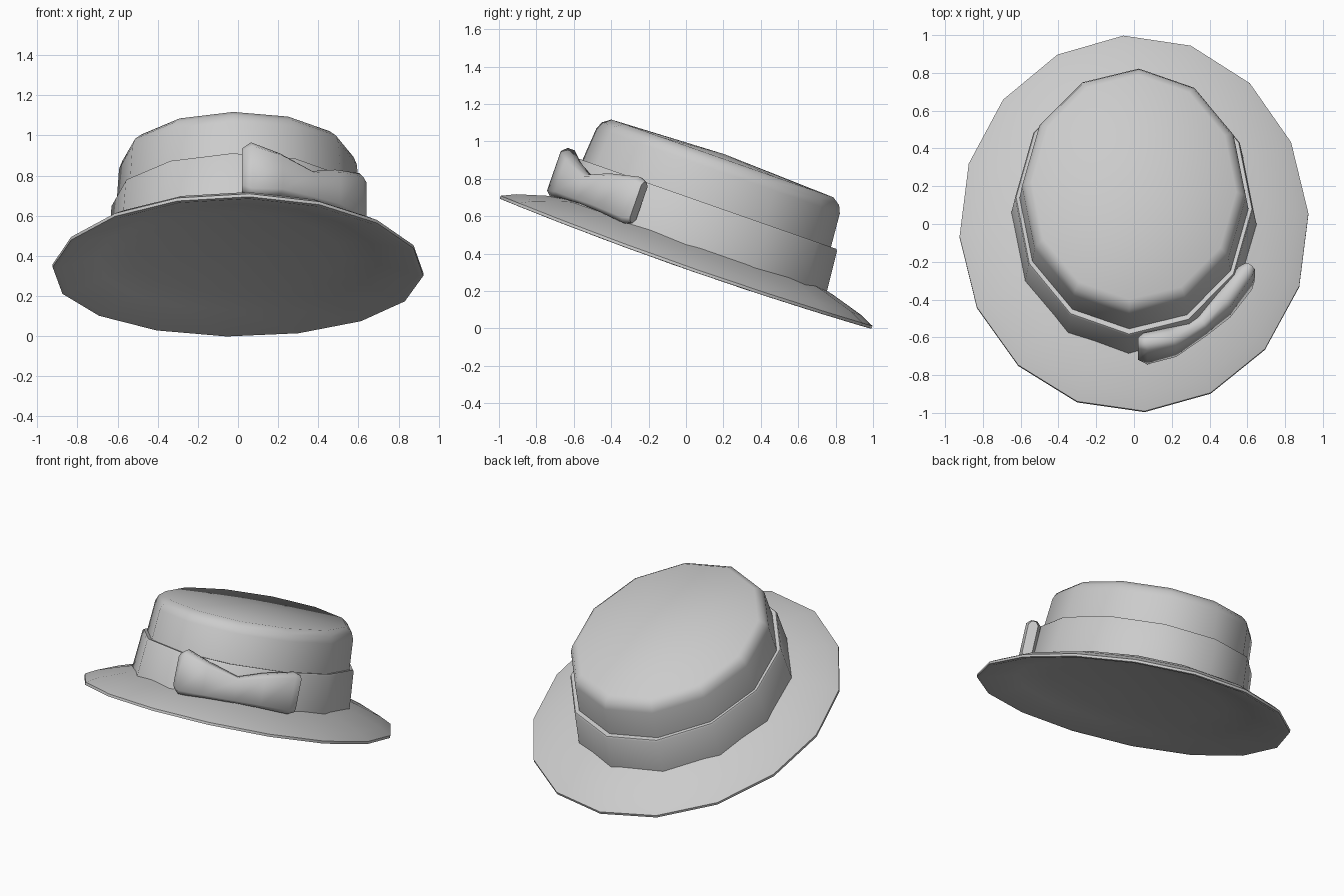
import bpy, math
from mathutils import Matrix

cube = bpy.data.objects.get("Cube")
if cube:
    bpy.data.objects.remove(cube, do_unlink=True)

felt = bpy.data.materials.new("grey_felt")
felt.use_nodes = True
GREY = (0.6, 0.6, 0.6, 1)
felt.diffuse_color = GREY
felt.node_tree.nodes["Principled BSDF"].inputs["Base Color"].default_value = GREY

# The whole hat leans back: front high, back low
TILT = Matrix.Translation((0, 0, 0.352)) @ Matrix.Rotation(math.radians(-19.3), 4, 'X')


def make(name, verts, faces, angle):
    mesh = bpy.data.meshes.new(name)
    mesh.from_pydata(verts, [], faces)
    mesh.transform(TILT)
    mesh.materials.append(felt)
    obj = bpy.data.objects.new(name, mesh)
    bpy.context.collection.objects.link(obj)
    bpy.ops.object.select_all(action='DESELECT')
    obj.select_set(True)
    bpy.context.view_layer.objects.active = obj
    bpy.ops.object.mode_set(mode='EDIT')
    bpy.ops.mesh.select_all(action='SELECT')
    bpy.ops.mesh.normals_make_consistent(inside=False)
    bpy.ops.object.mode_set(mode='OBJECT')
    bpy.ops.object.shade_smooth_by_angle(angle=math.radians(angle))
    return obj


def bridge(rings, sides, closed=False):
    """Quads between consecutive rings of vertices."""
    faces = []
    for r in range(rings if closed else rings - 1):
        a, b = r * sides, (r + 1) % rings * sides
        for i in range(sides):
            j = (i + 1) % sides
            faces.append((a + i, a + j, b + j, b + i))
    return faces


def lathe(name, profile, sides, start, ratio, angle=50, droop=0, cap=None, closed=False):
    """Oval turned form; profile holds (depth radius, height)."""
    verts = []
    for r, h in profile:
        for i in range(sides):
            t = math.radians(start) + math.tau * i / sides
            c, s = math.cos(t), math.sin(t)
            verts.append((r * ratio * c, r * s, h - droop * c * c * r))
    faces = bridge(len(profile), sides, closed)
    if cap is not None:
        top = len(verts)
        verts.append((0, 0, cap))
        base = top - sides
        faces += [(base + i, base + (i + 1) % sides, top) for i in range(sides)]
    return make(name, verts, faces, angle)


# Brim: thin sloping sheet with a narrow rolled edge and a shallow underside
lathe("brim", [(0.66, 0.13), (0.80, 0.098), (0.98, 0.045), (1.055, 0.01),
               (1.055, -0.006), (1.03, -0.008), (0.80, 0.045), (0.60, 0.07)],
      16, 3.5, 0.877, droop=0.025, cap=0.075)

# Crown: tapered wall, rounded shoulder and slightly domed top
lathe("crown", [(0.735, 0.08), (0.705, 0.33), (0.69, 0.52), (0.672, 0.56),
                (0.63, 0.59)], 12, -2.5, 0.86, cap=0.615)

# Ribbon: a band around the foot of the crown
lathe("ribbon_band", [(0.765, 0.08), (0.742, 0.325), (0.735, 0.335),
                      (0.69, 0.33), (0.70, 0.08)], 12, -2.5, 0.85, closed=True)

# Bow: soft flattened tube pinched at the middle; x, y, height, half height, half depth
stations = [(0.02, -0.78, 0.23, 0.11, 0.03), (0.06, -0.78, 0.23, 0.14, 0.05),
            (0.20, -0.74, 0.215, 0.11, 0.055), (0.36, -0.64, 0.19, 0.08, 0.04),
            (0.47, -0.53, 0.21, 0.105, 0.055), (0.59, -0.38, 0.22, 0.13, 0.045),
            (0.615, -0.345, 0.22, 0.115, 0.03)]
SECTION = [(-1, -0.8), (-0.4, -1), (0.4, -1), (1, -0.8),
           (1, 0.8), (0.4, 1), (-0.4, 1), (-1, 0.8)]
verts = []
for k, (x, y, z, hh, hd) in enumerate(stations):
    a, b = stations[max(k - 1, 0)], stations[min(k + 1, len(stations) - 1)]
    dx, dy = b[0] - a[0], b[1] - a[1]
    n = math.hypot(dx, dy)
    for d, h in SECTION:
        verts.append((x + dy / n * d * hd, y - dx / n * d * hd, z + h * hh))
n = len(SECTION)
last = len(verts) - n
faces = bridge(len(stations), n) + [tuple(range(n)), tuple(range(last, last + n))]
make("bow", verts, faces, 60)
